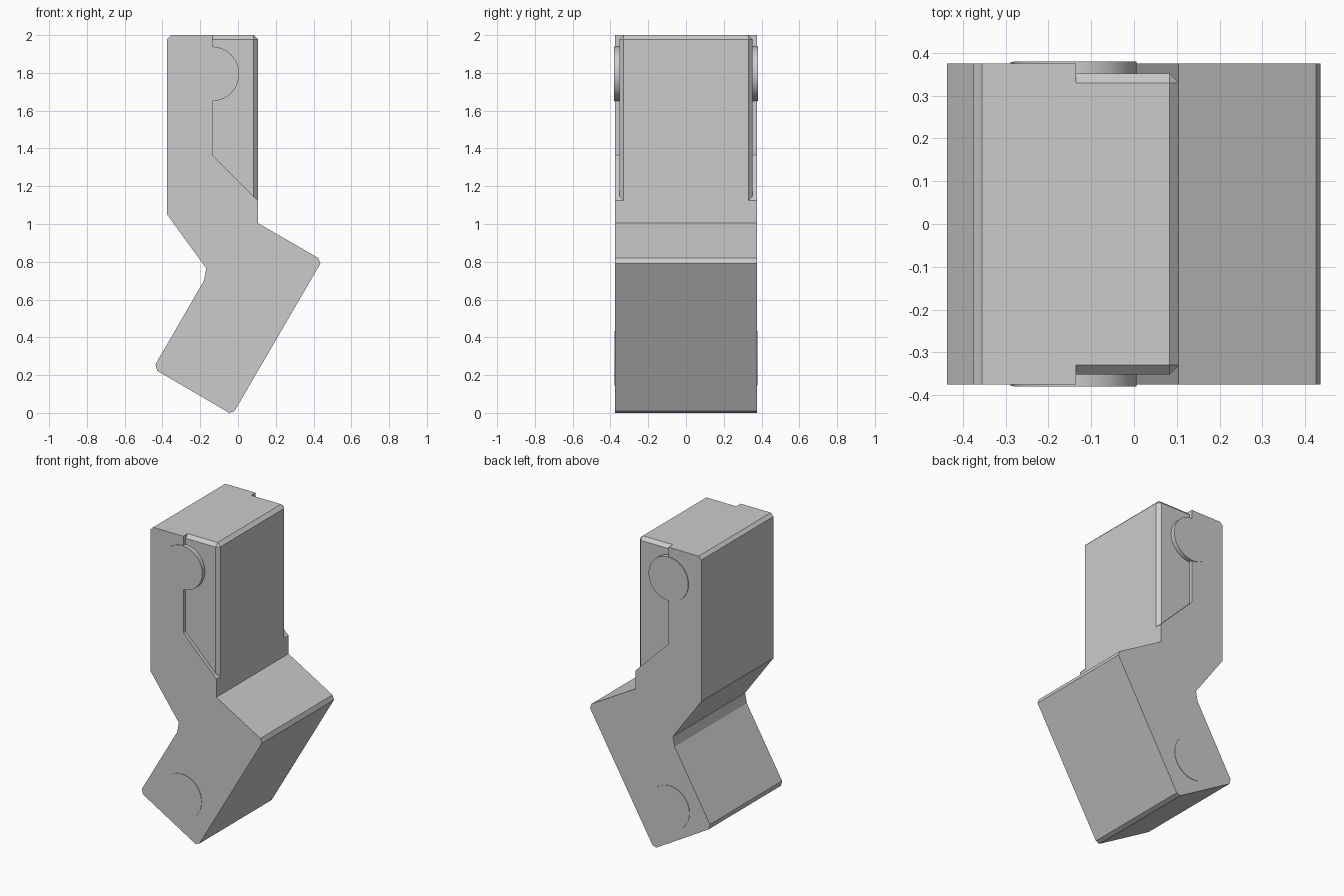
import bpy
import bmesh
import math
from mathutils import Matrix

cube = bpy.data.objects.get("Cube")
if cube:
    bpy.data.objects.remove(cube, do_unlink=True)

grey = bpy.data.materials.new("light grey")
grey.use_nodes = True
colour = (0.6, 0.6, 0.6, 1)
grey.diffuse_color = colour
grey.node_tree.nodes["Principled BSDF"].inputs["Base Color"].default_value = colour


def finish(bm, name):
    bmesh.ops.recalc_face_normals(bm, faces=bm.faces)
    mesh = bpy.data.meshes.new(name)
    bm.to_mesh(mesh)
    bm.free()
    mesh.materials.append(grey)
    obj = bpy.data.objects.new(name, mesh)
    bpy.context.collection.objects.link(obj)
    return obj


def prism(profile, half_width):
    """Extrude an x-z outline symmetrically along y."""
    bm = bmesh.new()
    face = bm.faces.new([bm.verts.new((x, -half_width, z)) for x, z in profile])
    extruded = bmesh.ops.extrude_face_region(bm, geom=[face])["geom"]
    for v in extruded:
        if isinstance(v, bmesh.types.BMVert):
            v.co.y = half_width
    return bm


# Bent body, with a step left out for the narrower upper block
step = [(-0.135, 2), (-0.135, 1.365), (0.105, 1.125)]
body = [(-0.375, 1.05), (-0.375, 1.98), (-0.355, 2)] + step + [
    (0.105, 1.005), (0.425, 0.82), (0.436, 0.79),
    (-0.018, 0.01), (-0.046, 0.003), (-0.428, 0.223),
    (-0.437, 0.257), (-0.18, 0.7), (-0.168, 0.765)]
lowest = min(z for x, z in body)
finish(prism([(x, 0 if z == lowest else z) for x, z in body], 0.375), "bent_body")

# Narrower upper block with chamfered top and front edges
bm = prism(step + [(0.105, 2)], 0.352)


def on_front(e):
    return all(v.co.x > 0.104 for v in e.verts)


def on_top(e):
    return all(v.co.z > 1.999 for v in e.verts)


def across(e):
    return abs(e.verts[0].co.y - e.verts[1].co.y) > 0.1


edges = [e for e in bm.edges
         if (on_front(e) and on_top(e))
         or ((on_front(e) or on_top(e)) and not across(e))]
bmesh.ops.bevel(bm, geom=edges, offset=0.022, segments=1, affect='EDGES')
finish(bm, "upper_block")

# Round pivot pins showing slightly on both sides
for name, x, z, half in (("upper_pin", -0.138, 1.795, 0.38),
                         ("lower_pin", -0.145, 0.29, 0.378)):
    bm = bmesh.new()
    bmesh.ops.create_cone(
        bm, cap_ends=True, segments=64, radius1=0.144, radius2=0.144, depth=2 * half,
        matrix=Matrix.Translation((x, 0, z)) @ Matrix.Rotation(math.pi / 2, 4, 'X'))
    pin = finish(bm, name)
    bpy.ops.object.select_all(action='DESELECT')
    pin.select_set(True)
    bpy.context.view_layer.objects.active = pin
    bpy.ops.object.shade_smooth_by_angle(angle=math.radians(30))
